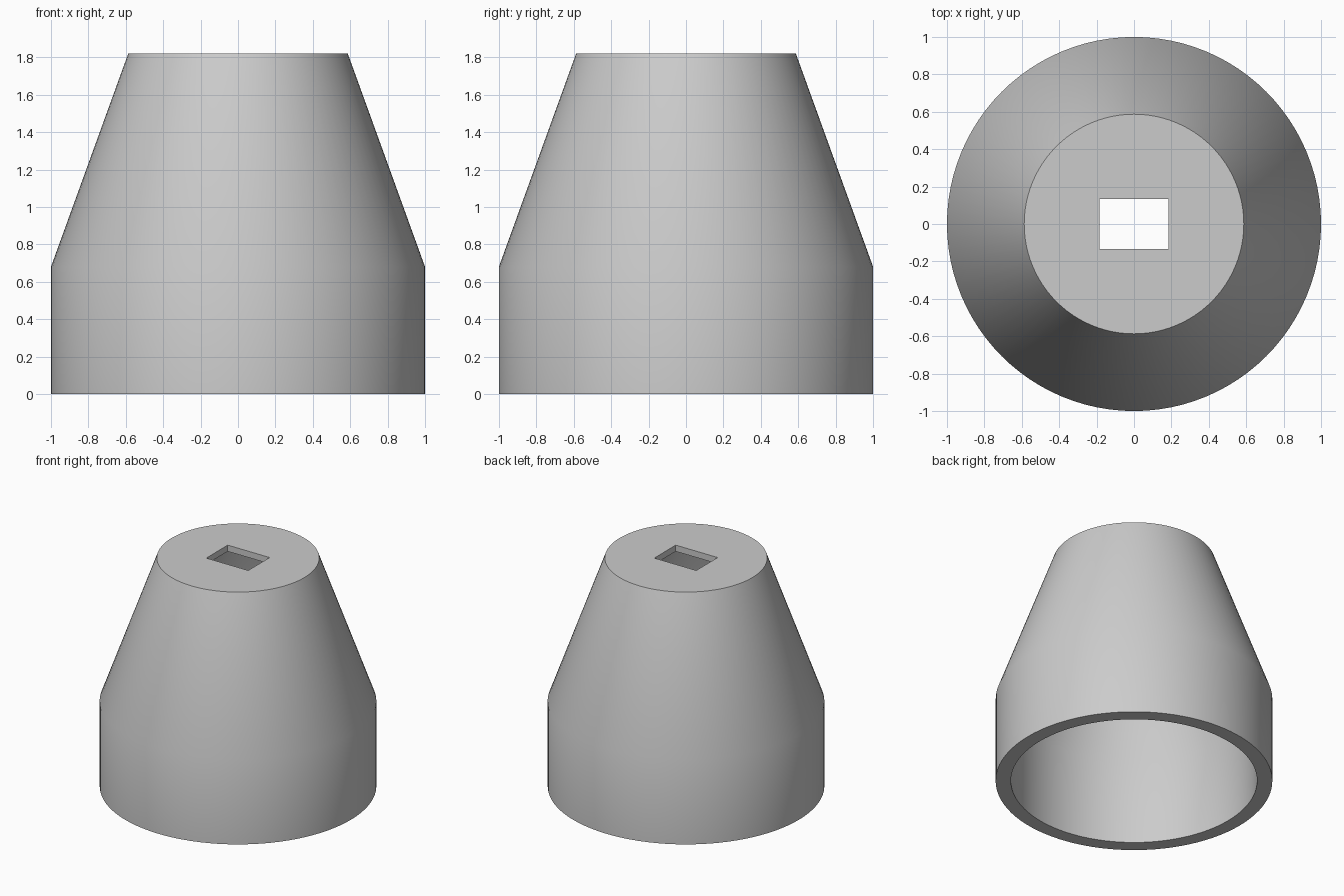
import bpy, bmesh, math

if "Cube" in bpy.data.objects:
    bpy.data.objects.remove(bpy.data.objects["Cube"])

SIDES = 96
# Closed wall profile (radius, height): outside going up, then inside going down
OUTER = [(1.0, 0.0), (1.0, 0.68), (0.587, 1.82)]
INNER = [(0.49, 1.77), (0.89, 0.68), (0.89, 0.0)]

grey = bpy.data.materials.new("light_grey")
grey.diffuse_color = (0.6, 0.6, 0.6, 1.0)
grey.use_nodes = True
grey.node_tree.nodes["Principled BSDF"].inputs["Base Color"].default_value = grey.diffuse_color


def ring(bm, r, z):
    return [bm.verts.new((r * math.cos(2 * math.pi * i / SIDES),
                          r * math.sin(2 * math.pi * i / SIDES), z))
            for i in range(SIDES)]


def bridge(bm, a, b):
    for i in range(SIDES):
        j = (i + 1) % SIDES
        bm.faces.new((a[i], a[j], b[j], b[i]))


# Hollow tapered housing, open underneath
bm = bmesh.new()
outer = [ring(bm, r, z) for r, z in OUTER]
inner = [ring(bm, r, z) for r, z in INNER]
for rings in (outer, inner):
    for a, b in zip(rings, rings[1:]):
        bridge(bm, a, b)
bridge(bm, inner[-1], outer[0])          # bottom rim
bm.faces.new(outer[-1])                  # flat top
bm.faces.new(list(reversed(inner[0])))   # ceiling
bmesh.ops.recalc_face_normals(bm, faces=bm.faces)
mesh = bpy.data.meshes.new("tapered_housing")
bm.to_mesh(mesh)
bm.free()
mesh.materials.append(grey)
housing = bpy.data.objects.new("tapered_housing", mesh)
bpy.context.collection.objects.link(housing)

# Rectangular slot through the top
bpy.ops.mesh.primitive_cube_add(size=1, location=(0, 0, 1.8))
cutter = bpy.context.object
cutter.name = "slot_cutter"
cutter.scale = (0.37, 0.27, 0.3)
cutter.data.materials.append(grey)
cutter.hide_render = True

bpy.ops.object.select_all(action='DESELECT')
housing.select_set(True)
bpy.context.view_layer.objects.active = housing
cut = housing.modifiers.new("slot", 'BOOLEAN')
cut.operation = 'DIFFERENCE'
cut.solver = 'EXACT'
cut.object = cutter
bpy.ops.object.modifier_apply(modifier=cut.name)
bpy.data.objects.remove(cutter, do_unlink=True)

# Smooth walls, crisp rims
bpy.ops.object.shade_smooth_by_angle(angle=math.radians(30))
